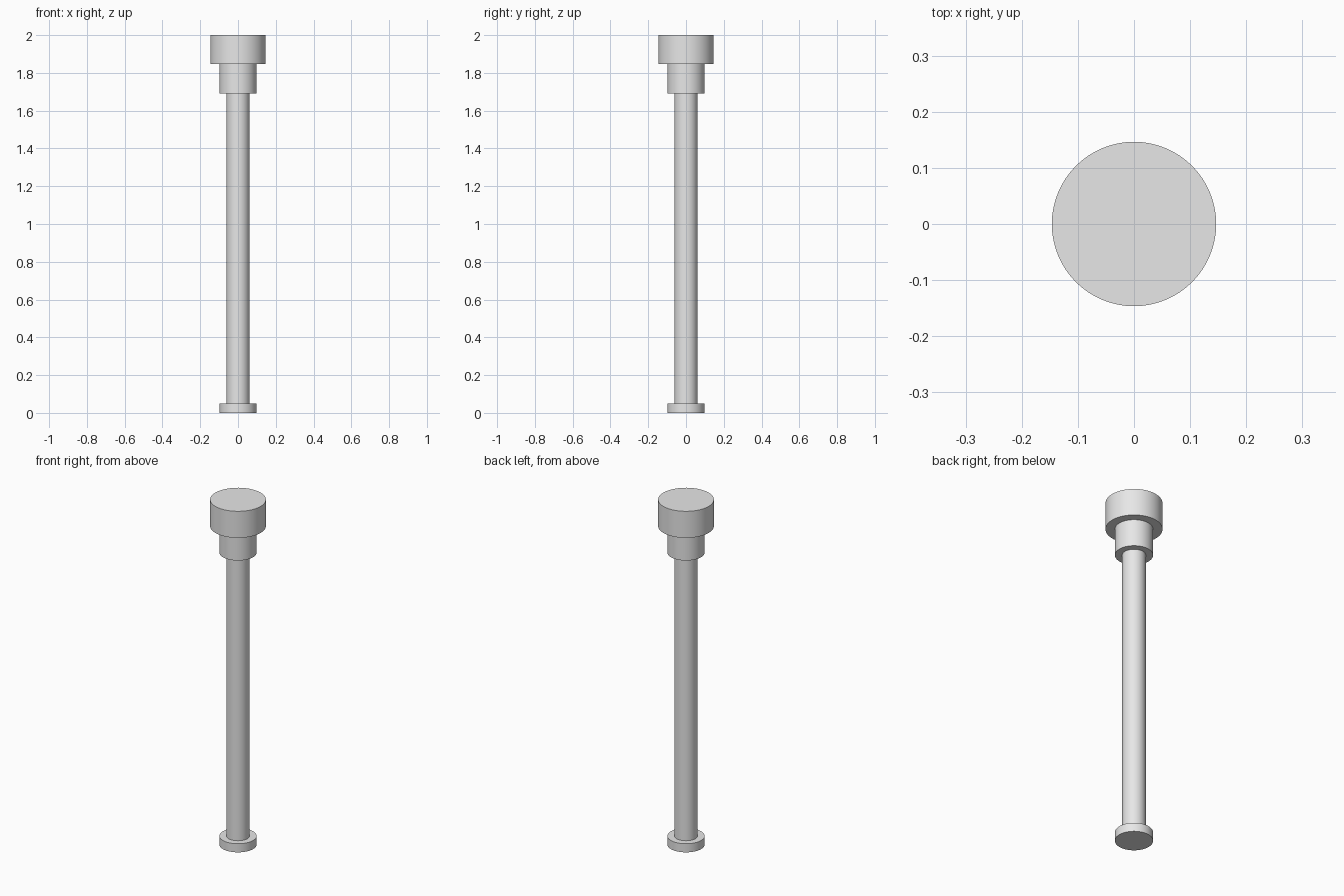
import bpy
import math

cube = bpy.data.objects.get("Cube")
if cube:
    bpy.data.objects.remove(cube, do_unlink=True)

# Single plain grey for the whole pin
GREY = (0.8, 0.8, 0.8, 1.0)
grey = bpy.data.materials.new("light_grey")
grey.use_nodes = True
grey.diffuse_color = GREY
grey.node_tree.nodes["Principled BSDF"].inputs["Base Color"].default_value = GREY


def cylinder(name, radius, bottom, top):
    """Upright smooth cylinder with crisp rims."""
    bpy.ops.mesh.primitive_cylinder_add(
        vertices=64, radius=radius, depth=top - bottom,
        location=(0, 0, (bottom + top) / 2))
    obj = bpy.context.object
    obj.name = name
    obj.data.materials.append(grey)
    bpy.ops.object.shade_smooth_by_angle(angle=math.radians(30))
    return obj


# Stacked parts from the floor up
cylinder("foot_flange", 0.098, 0.0, 0.05)
cylinder("shaft", 0.061, 0.05, 1.692)
cylinder("collar", 0.098, 1.692, 1.846)
cylinder("head", 0.1465, 1.846, 2.0)
